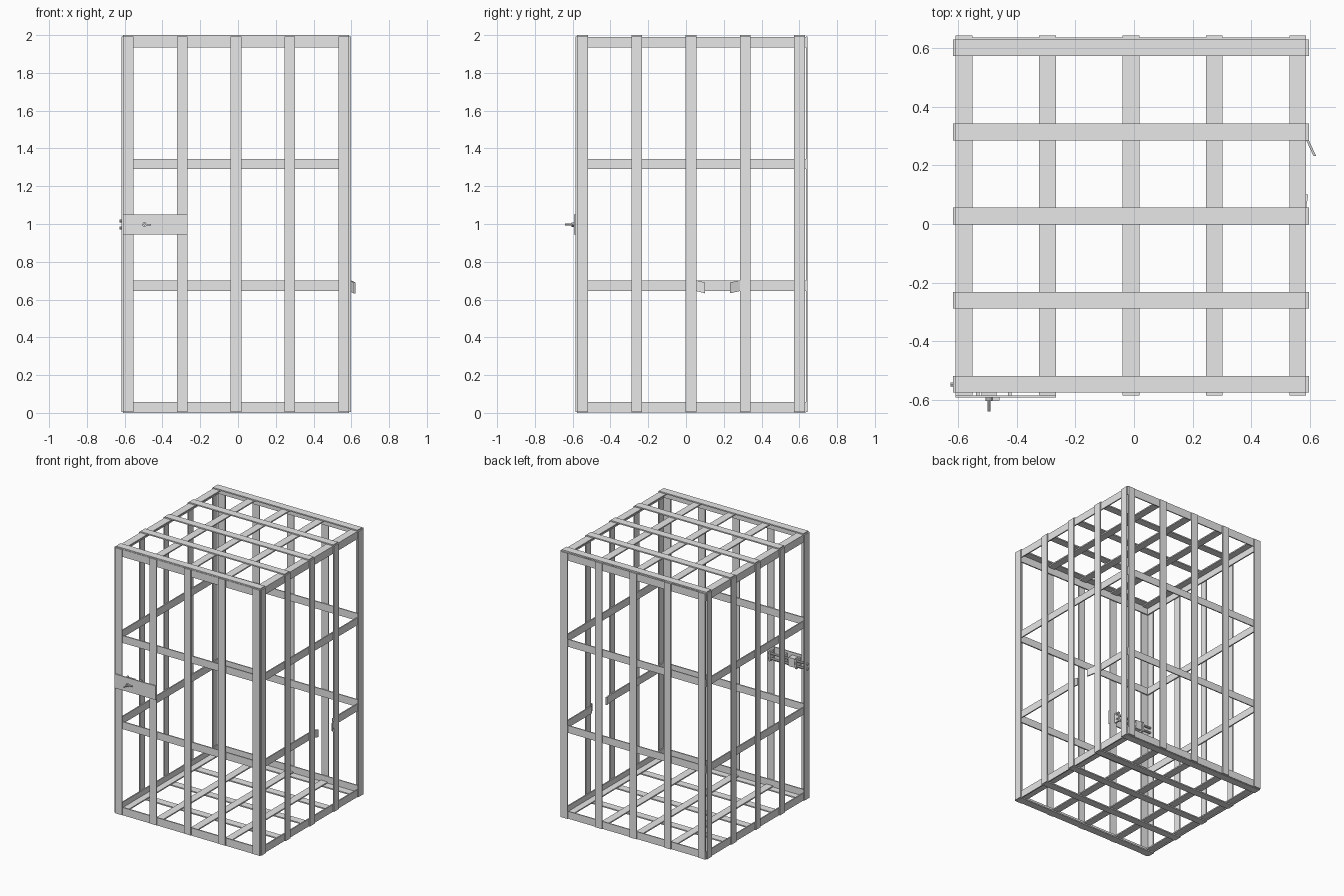
import bpy
import bmesh
from mathutils import Vector

cube = bpy.data.objects.get("Cube")
if cube:
    bpy.data.objects.remove(cube, do_unlink=True)

steel = bpy.data.materials.new("bare_steel")
GREY = (0.8, 0.8, 0.8, 1)
steel.diffuse_color = GREY
steel.use_nodes = True
steel.node_tree.nodes["Principled BSDF"].inputs["Base Color"].default_value = GREY


def finish(name, bm):
    bmesh.ops.recalc_face_normals(bm, faces=bm.faces)
    mesh = bpy.data.meshes.new(name)
    bm.to_mesh(mesh)
    bm.free()
    mesh.materials.append(steel)
    obj = bpy.data.objects.new(name, mesh)
    bpy.context.collection.objects.link(obj)
    return obj


def box(name, xs, ys, zs):
    """Box from its three (low, high) ranges."""
    bm = bmesh.new()
    bmesh.ops.create_cube(bm, size=1)
    for v in bm.verts:
        v.co = [(lo + hi) / 2 + c * (hi - lo)
                for c, (lo, hi) in zip(v.co, (xs, ys, zs))]
    return finish(name, bm)


def rod(name, start, end, radius, sides=10):
    """Round rod between two points."""
    a, b = Vector(start), Vector(end)
    bm = bmesh.new()
    bmesh.ops.create_cone(bm, cap_ends=True, segments=sides, radius1=radius,
                          radius2=radius, depth=(b - a).length)
    turn = (b - a).to_track_quat('Z', 'Y')
    for v in bm.verts:
        v.co = turn @ v.co + (a + b) / 2
    return finish(name, bm)


def bent_strip(name, path, height, thick):
    """Flat bar end following a bent path of lower inner edge points."""
    bm = bmesh.new()
    rings = []
    for x, y, z in path:
        rings.append([bm.verts.new(p) for p in (
            (x, y, z), (x + thick, y, z),
            (x + thick, y, z + height), (x, y, z + height))])
    for a, b in zip(rings, rings[1:]):
        for i in range(4):
            j = (i + 1) % 4
            bm.faces.new((a[i], a[j], b[j], b[i]))
    bm.faces.new(rings[0])
    bm.faces.new(rings[-1])
    return finish(name, bm)


W, T = 0.057, 0.009                     # flat bar width and thickness
X0, X1 = -0.609, 0.588                  # frame limits inside the uprights
Y0, Y1 = -0.576, 0.630
Z0, Z1 = 0.004, 1.992
step_x = (X1 - X0 - W) / 4
step_y = (Y1 - Y0 - W) / 4
col_x = [(X0 + i * step_x, X0 + i * step_x + W) for i in range(5)]
col_y = [(Y0 + i * step_y, Y0 + i * step_y + W) for i in range(5)]
rails = [(z, z + W - 0.002) for z in (0.003, 0.645, 1.29, 1.934)]

# Uprights on the four sides
for i, xs in enumerate(col_x):
    box(f"front_upright_{i}", xs, (Y0 - T, Y0), (Z0, Z1))
    box(f"back_upright_{i}", xs, (Y1 + 0.006, Y1 + 0.014), (Z0, Z1))
for i, ys in enumerate(col_y):
    box(f"left_upright_{i}", (X1, X1 + T), ys, (Z0, Z1))
    box(f"right_upright_{i}", (X0 - T, X0), ys, (Z0, Z1))

# Horizontal rails; one left rail is broken
gap_start, gap_end = col_y[2][1], col_y[3][0]
for i, zs in enumerate(rails):
    box(f"front_rail_{i}", (X0, X1), (Y0, Y0 + T), zs)
    box(f"back_rail_{i}", (X0, X1), (Y1 - 0.002, Y1 + 0.006), zs)
    box(f"right_rail_{i}", (X0, X0 + T), (Y0, Y1), zs)
    if i == 1:
        box("broken_rail_front_part", (X1 - T, X1), (Y0, gap_start), zs)
        box("broken_rail_back_part", (X1 - T, X1), (gap_end, Y1), zs)
    else:
        box(f"left_rail_{i}", (X1 - T, X1), (Y0, Y1), zs)

# Bent ends of the broken rail
low = rails[1][0]
bent_strip("bent_rail_end_front",
           [(X1 - T, gap_start, low), (X1 - 0.002, 0.10, low - 0.012)], W, T)
bent_strip("bent_rail_end_back",
           [(X1 - T, gap_end + 0.02, low), (X1, gap_end, low),
            (0.613, 0.232, low - 0.012)], W, T)

# Roof and floor grids
for i, ys in enumerate(col_y):
    box(f"roof_cross_bar_{i}", (X0, X1), ys, (2 - T, 2))
    box(f"floor_cross_bar_{i}", (X0, X1), ys, (0, T))
for i, xs in enumerate(col_x):
    box(f"roof_long_bar_{i}", xs, (Y0, Y1), (2 - 2 * T, 2 - T))
    box(f"floor_long_bar_{i}", xs, (Y0, Y1), (T, 2 * T))

# Lock plate with key
face = Y0 - T - 0.008
box("lock_plate", (X0, col_x[1][1]), (face, Y0 - T), (0.945, 1.05))
rod("key_collar", (-0.495, face, 0.997), (-0.495, face - 0.012, 0.997), 0.012)
rod("key_shaft", (-0.495, face, 0.997), (-0.495, -0.64, 0.997), 0.005)
box("key_bow", (-0.505, -0.46), (face - 0.01, face), (0.993, 1.001))

# Sliding bolts and guides behind the plate
for i, z in enumerate((0.978, 1.016)):
    rod(f"lock_bolt_{i}", (-0.627, -0.548, z), (-0.30, -0.548, z), 0.008)
for i, x in enumerate((-0.54, -0.43, -0.32)):
    box(f"bolt_guide_{i}", (x, x + 0.012), (Y0 - T, -0.535), (0.96, 1.034))
box("lock_case", (-0.52, -0.47), (Y0 - T, -0.54), (0.965, 1.03))
